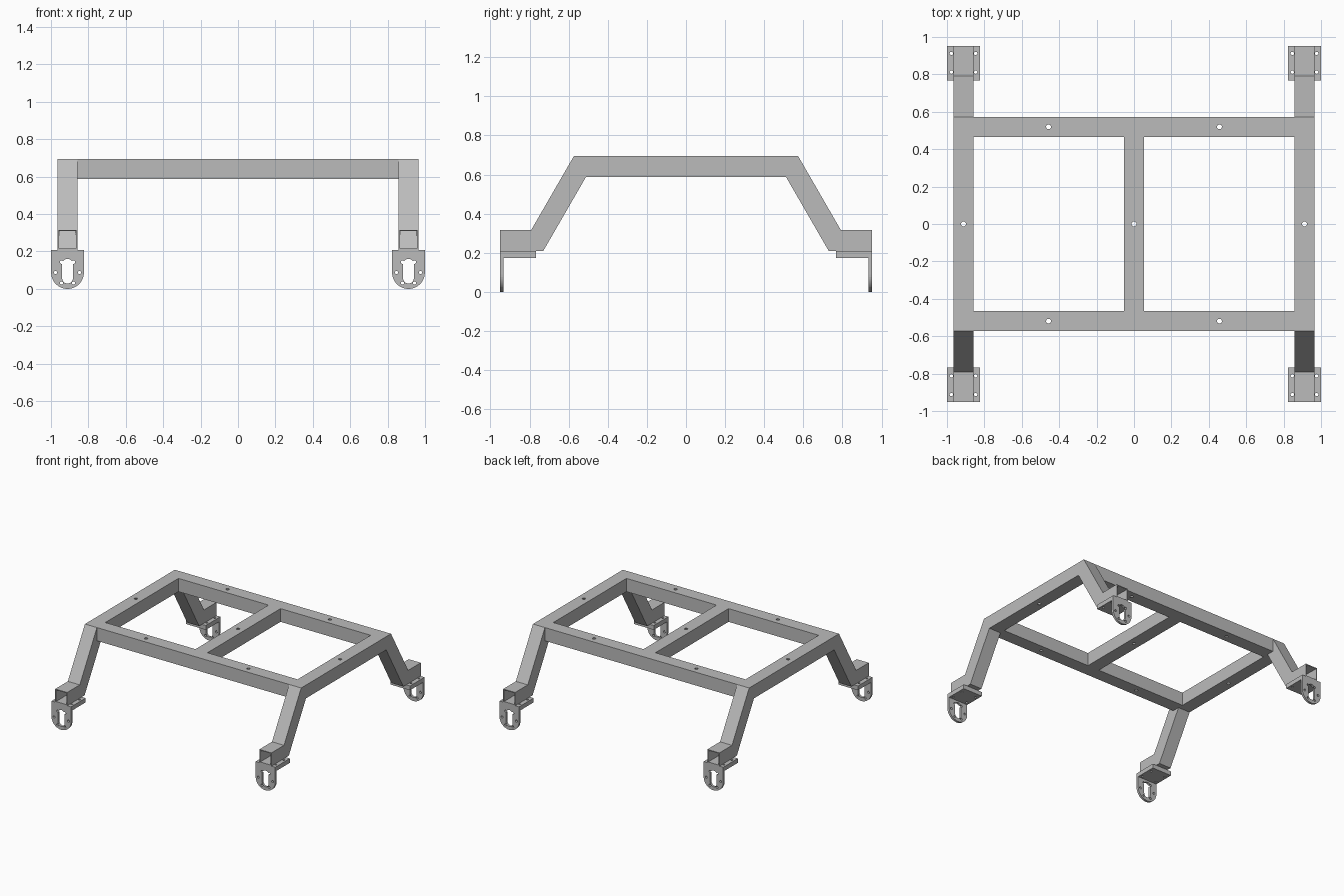
import bpy, bmesh, math
from mathutils import Matrix

cube = bpy.data.objects.get("Cube")
if cube:
    bpy.data.objects.remove(cube, do_unlink=True)

# Material
steel = bpy.data.materials.new("plain grey steel")
steel.use_nodes = True
grey = (0.5, 0.5, 0.5, 1)
steel.diffuse_color = grey
steel.node_tree.nodes["Principled BSDF"].inputs["Base Color"].default_value = grey

# Main dimensions
TUBE, WALL, TOP = 0.107, 0.007, 0.695
SIDE_X = 0.9115              # centre of each side tube
RAIL_Y = 0.573               # outer face of the end rails
END_Y, FOOT_Z = 0.952, 0.209
PLATE, FLANGE, LUG = 0.035, 0.018, 0.0875


def add_object(name, mesh, matrix=None):
    ob = bpy.data.objects.new(name, mesh)
    bpy.context.scene.collection.objects.link(ob)
    if matrix:
        ob.matrix_world = matrix
    return ob


def mesh_from(name, bm):
    bmesh.ops.recalc_face_normals(bm, faces=bm.faces)
    mesh = bpy.data.meshes.new(name)
    bm.to_mesh(mesh)
    bm.free()
    mesh.materials.append(steel)
    return mesh


def tube(name, profile, matrix):
    """Hollow square tube: profile lists (y, low z, y, high z) sections."""
    bm = bmesh.new()
    h = TUBE / 2
    rings = [[bm.verts.new(c) for c in
              ((-h, yl, zl), (h, yl, zl), (h, yh, zh), (-h, yh, zh))]
             for yl, zl, yh, zh in profile]
    for a, b in zip(rings, rings[1:]):
        for i in range(4):
            j = (i + 1) % 4
            bm.faces.new((a[i], a[j], b[j], b[i]))
    bm.transform(matrix)
    ob = add_object(name, mesh_from(name, bm))
    shell = ob.modifiers.new("wall", "SOLIDIFY")
    shell.thickness, shell.offset, shell.use_even_offset = WALL, -1, True
    return ob


def prisms(name, outlines, low, high, upright=False):
    """Extrude outlines along z, or along y when upright."""
    bm = bmesh.new()
    for outline in outlines:
        ends = [[bm.verts.new((u, w, v) if upright else (u, v, w))
                 for u, v in outline] for w in (low, high)]
        for end in ends:
            bm.faces.new(end)
        n = len(outline)
        for i in range(n):
            j = (i + 1) % n
            bm.faces.new((ends[0][i], ends[0][j], ends[1][j], ends[1][i]))
    return add_object(name, mesh_from(name, bm))


def arc(u, v, r, start=0, sweep=360, n=16):
    last = n if sweep == 360 else n - 1
    return [(u + r * math.cos(math.radians(start + sweep * i / last)),
             v + r * math.sin(math.radians(start + sweep * i / last)))
            for i in range(n)]


def cut(ob, cutters):
    """Apply the modifiers of ob together with the cutters."""
    for c in cutters:
        c.hide_render = True
        mod = ob.modifiers.new("cut", "BOOLEAN")
        mod.operation, mod.solver, mod.object = "DIFFERENCE", "EXACT", c
    bpy.context.view_layer.update()
    graph = bpy.context.evaluated_depsgraph_get()
    mesh = bpy.data.meshes.new_from_object(ob.evaluated_get(graph))
    ob.modifiers.clear()
    ob.data = mesh
    for c in cutters:
        bpy.data.objects.remove(c, do_unlink=True)
    return ob


def drilled_tube(name, profile, matrix, holes):
    ob = tube(name, profile, matrix)
    circles = [arc(x, y, 0.013) for x, y in holes]
    return cut(ob, [prisms("drill", circles, TOP - 0.2, TOP + 0.1)])


# Side tubes: rail, sloped legs at 60 degrees and level feet in one bent tube
low = TOP - TUBE
mitre = TUBE * math.tan(math.radians(30))
foot_top = FOOT_Z + TUBE
knee = RAIL_Y + (TOP - foot_top) / math.tan(math.radians(60))
half = [(END_Y, FOOT_Z, END_Y, foot_top),
        (knee - mitre, FOOT_Z, knee, foot_top),
        (RAIL_Y - mitre, low, RAIL_Y, TOP)]
bent = [(-a, b, -c, d) for a, b, c, d in half] + half[::-1]
for side, s in (("left", 1), ("right", -1)):
    drilled_tube(side + "_side_tube", bent,
                 Matrix.Translation((s * SIDE_X, 0, 0)), [(s * SIDE_X, 0)])

# End rails and the middle bar
span = SIDE_X - TUBE / 2
straight = [(-span, low, -span, TOP), (span, low, span, TOP)]
for end, s in (("back", 1), ("front", -1)):
    y = s * (RAIL_Y - TUBE / 2)
    turn = Matrix.Translation((0, y, 0)) @ Matrix.Rotation(math.pi / 2, 4, "Z")
    drilled_tube(end + "_rail", straight, turn, [(-0.457, y), (0.457, y)])
inner = RAIL_Y - TUBE
drilled_tube("middle_bar", [(-inner, low, -inner, TOP), (inner, low, inner, TOP)],
             Matrix.Identity(4), [(0, 0)])

# Foot bracket: drilled level plate
y0, y1 = -END_Y + FLANGE, -0.766
base = prisms("bracket_plate", [[(-LUG, y0), (LUG, y0), (LUG, y1), (-LUG, y1)]],
              FOOT_Z - PLATE, FOOT_Z)
bolts = [arc(x, y, 0.009) for x in (-0.065, 0.065) for y in (-0.912, -0.812)]
cut(base, [prisms("drill", bolts, 0, 0.5)])

# Foot bracket: round-ended upright flange with a slot and a ring of bolt holes
outline = [(LUG, FOOT_Z), (-LUG, FOOT_Z)] + arc(0, LUG, LUG, 180, 180, 24)
lug = prisms("bracket_flange", [outline], -END_Y, -END_Y + FLANGE, True)
slot = (arc(0, LUG + 0.044, 0.029, 0, 180, 12)
        + arc(0, LUG - 0.03, 0.029, 180, 180, 12))
ring = [arc(0.064 * math.cos(a), LUG + 0.064 * math.sin(a), 0.009)
        for a in (math.radians(60 * k) for k in range(6))]
cut(lug, [prisms("slot_cutter", [slot], -1.1, -0.8, True),
          prisms("drill", ring, -1.1, -0.8, True)])

# Copy the bracket to all four feet
for part in (base, lug):
    mesh, name = part.data, part.name
    bpy.data.objects.remove(part, do_unlink=True)
    for end, angle in (("front", 0), ("back", math.pi)):
        for side, x in (("left", SIDE_X), ("right", -SIDE_X)):
            add_object(f"{end}_{side}_{name}", mesh,
                       Matrix.Translation((x, 0, 0)) @ Matrix.Rotation(angle, 4, "Z"))
